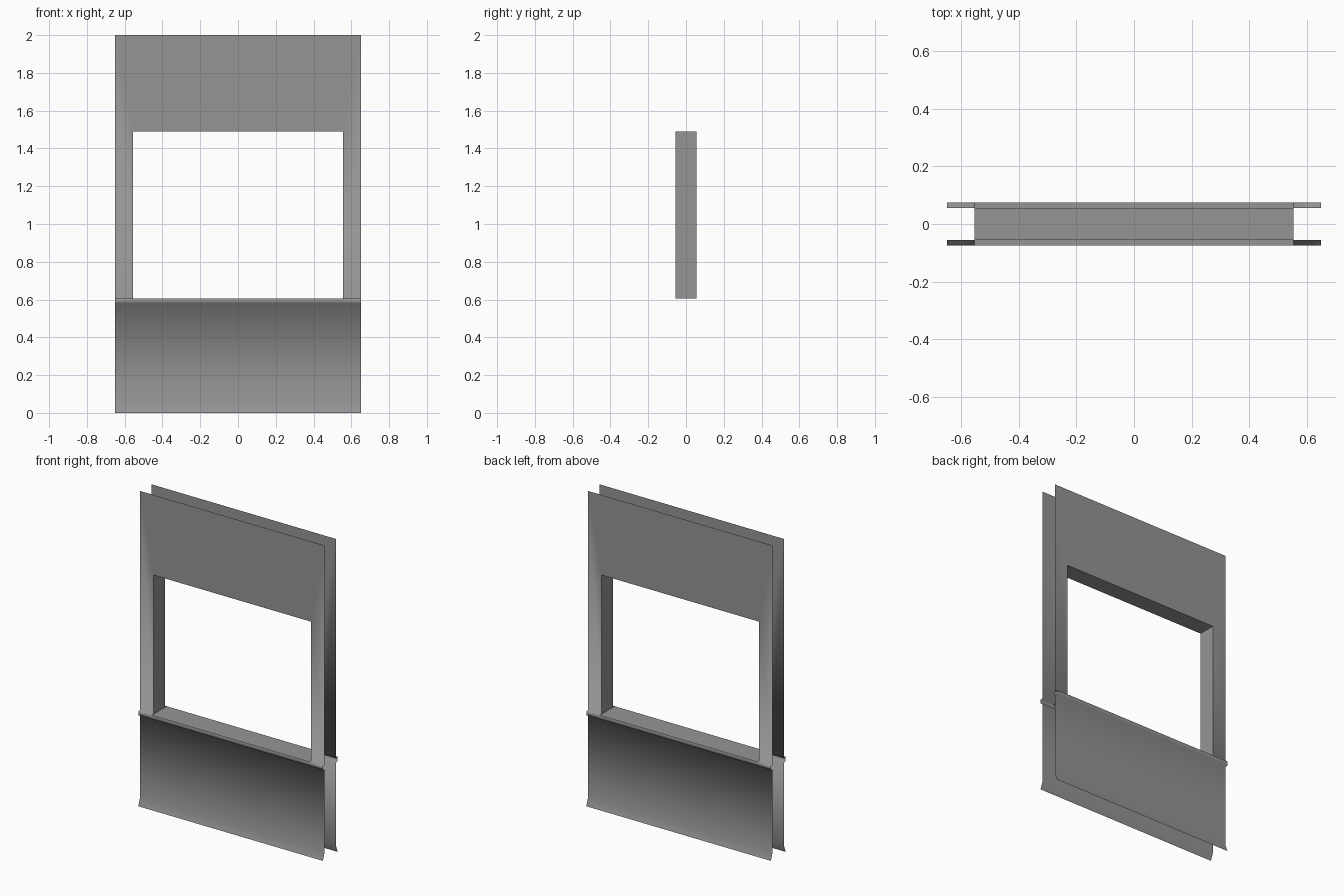
import bpy
import bmesh
from math import pi

cube = bpy.data.objects.get("Cube")
if cube:
    bpy.data.objects.remove(cube, do_unlink=True)

# Main sizes
W, H = 0.65, 2.0                  # half width and height of the wall
OX, SILL, HEAD = 0.555, 0.605, 1.49   # window opening
Y, LIP = 0.056, 0.075             # wall plane and outer edge of the trim

grey = bpy.data.materials.new("wall grey")
grey.use_nodes = True
colour = (0.3, 0.3, 0.3, 1)
grey.diffuse_color = colour
grey.node_tree.nodes["Principled BSDF"].inputs["Base Color"].default_value = colour


def make_object(name, faces, smooth):
    """Build a sheet from lists of corner points, sharing equal corners."""
    bm = bmesh.new()
    shared = {}
    for corners in faces:
        verts = []
        for p in corners:
            if p not in shared:
                shared[p] = bm.verts.new(p)
            verts.append(shared[p])
        bm.faces.new(verts).smooth = smooth
    mesh = bpy.data.meshes.new(name)
    bm.to_mesh(mesh)
    bm.free()
    mesh.materials.append(grey)
    obj = bpy.data.objects.new(name, mesh)
    bpy.context.collection.objects.link(obj)
    return obj


def wall_faces():
    """Outer sheet facing -y: window surround, ledge, lower panel, foot."""
    outer = [(-W, -Y, SILL), (W, -Y, SILL), (W, -Y, H), (-W, -Y, H)]
    inner = [(-OX, -Y, SILL), (OX, -Y, SILL), (OX, -Y, HEAD), (-OX, -Y, HEAD)]
    # Right post, head panel and left post around the opening
    faces = [(outer[i], outer[(i + 1) % 4], inner[(i + 1) % 4], inner[i])
             for i in (1, 2, 3)]
    # Ledge tops beside the opening
    for a, b in ((-W, -OX), (OX, W)):
        faces.append(((a, -LIP, SILL), (b, -LIP, SILL), (b, -Y, SILL), (a, -Y, SILL)))
    # Ledge front, ledge underside, lower panel and flared foot
    profile = [(-LIP, SILL), (-LIP, 0.58), (-Y, 0.572), (-Y, 0.05), (-LIP, 0)]
    columns = (-W, -OX, OX, W)
    for (y0, z0), (y1, z1) in zip(profile, profile[1:]):
        for a, b in zip(columns, columns[1:]):
            faces.append(((a, y1, z1), (b, y1, z1), (b, y0, z0), (a, y0, z0)))
    return faces


# Two matching wall sheets, back to back
make_object("front_wall", wall_faces(), True)
back = make_object("back_wall", wall_faces(), True)
back.rotation_euler.z = pi

# Lining of the window opening; the sill reaches out over both ledges
lining = [
    ((-OX, -LIP, SILL), (OX, -LIP, SILL), (OX, LIP, SILL), (-OX, LIP, SILL)),
    ((-OX, -Y, HEAD), (-OX, Y, HEAD), (OX, Y, HEAD), (OX, -Y, HEAD)),
    ((-OX, -Y, SILL), (-OX, Y, SILL), (-OX, Y, HEAD), (-OX, -Y, HEAD)),
    ((OX, -Y, SILL), (OX, -Y, HEAD), (OX, Y, HEAD), (OX, Y, SILL)),
]
make_object("window_lining", lining, False)
